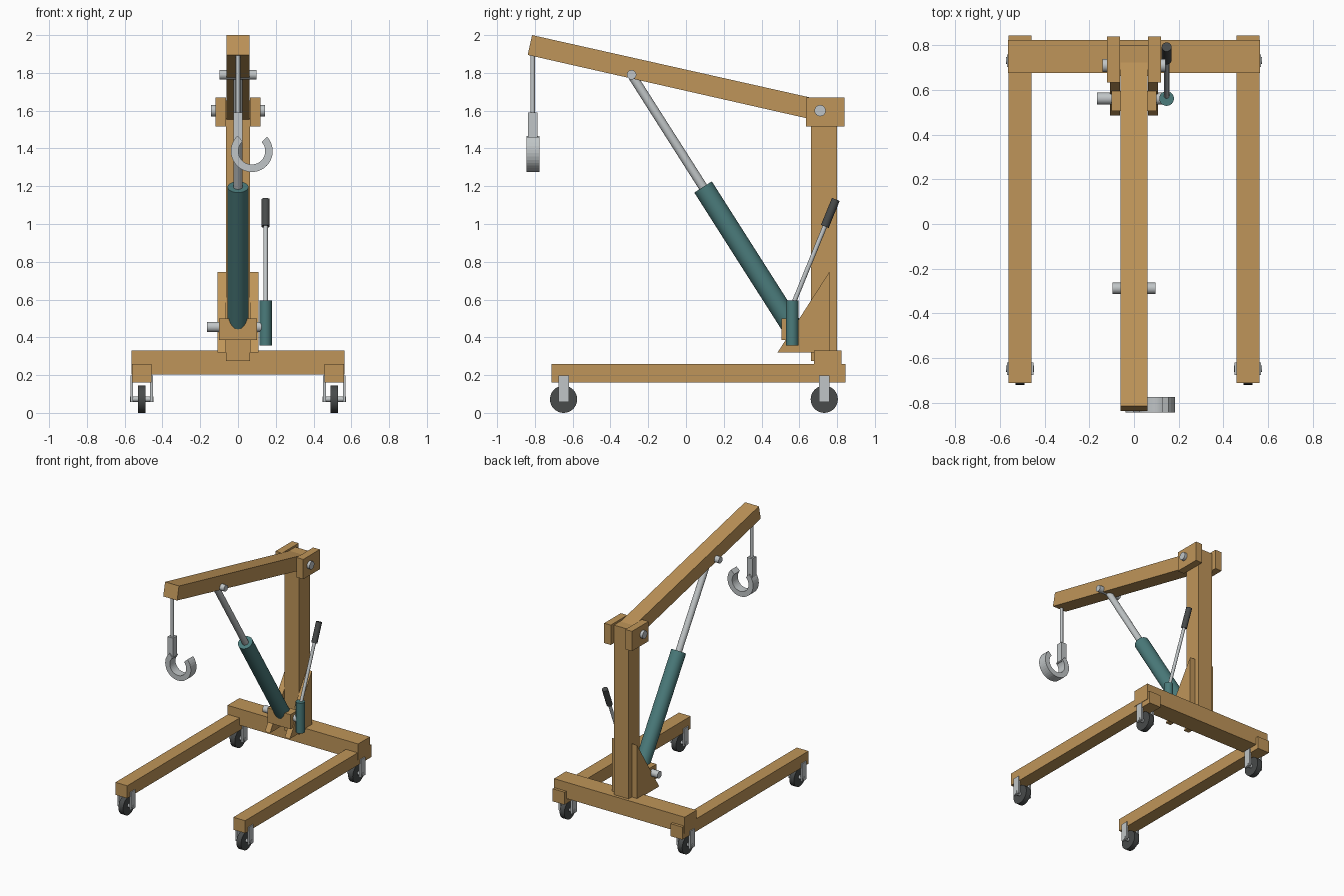
import bpy, bmesh, math
from mathutils import Vector

if "Cube" in bpy.data.objects:
    bpy.data.objects.remove(bpy.data.objects["Cube"])


def material(name, color):
    m = bpy.data.materials.new(name)
    m.diffuse_color = (*color, 1)
    m.use_nodes = True
    m.node_tree.nodes["Principled BSDF"].inputs["Base Color"].default_value = m.diffuse_color
    return m


PAINT = material("ochre_paint", (0.52, 0.30, 0.10))
TEAL = material("hydraulic_teal", (0.07, 0.20, 0.20))
DARK = material("rubber", (0.065, 0.07, 0.07))
STEEL = material("steel", (0.53, 0.56, 0.57))


def finish(name, bm, mat, smooth=False):
    bmesh.ops.recalc_face_normals(bm, faces=bm.faces[:])
    me = bpy.data.meshes.new(name)
    bm.to_mesh(me)
    bm.free()
    me.materials.append(mat)
    ob = bpy.data.objects.new(name, me)
    bpy.context.collection.objects.link(ob)
    if smooth:
        bpy.ops.object.select_all(action='DESELECT')
        ob.select_set(True)
        bpy.context.view_layer.objects.active = ob
        bpy.ops.object.shade_smooth_by_angle(angle=math.radians(35))
    return ob


def prism(name, profile, x0, x1, mat):
    """Extrude a (y, z) outline along x."""
    bm = bmesh.new()
    f = bm.faces.new([bm.verts.new((x0, y, z)) for y, z in profile])
    ext = bmesh.ops.extrude_face_region(bm, geom=[f])["geom"]
    bmesh.ops.translate(bm, vec=(x1 - x0, 0, 0),
                        verts=[g for g in ext if isinstance(g, bmesh.types.BMVert)])
    return finish(name, bm, mat)


def box(name, x, y, z, mat=PAINT):
    return prism(name, [(y[0], z[0]), (y[1], z[0]), (y[1], z[1]), (y[0], z[1])], x[0], x[1], mat)


def rod(name, a, b, r, mat=STEEL, sides=24):
    """Cylinder from point a to point b."""
    a, b = Vector(a), Vector(b)
    bm = bmesh.new()
    bmesh.ops.create_cone(bm, cap_ends=True, segments=sides, radius1=r, radius2=r,
                          depth=(b - a).length)
    q = (b - a).to_track_quat('Z', 'Y')
    bmesh.ops.rotate(bm, matrix=q.to_matrix(), verts=bm.verts)
    bmesh.ops.translate(bm, vec=(a + b) / 2, verts=bm.verts)
    return finish(name, bm, mat, True)


# Base frame: two legs, cross beam and mast
box("cross_beam", (-0.565, 0.565), (0.677, 0.823), (0.203, 0.33))
box("mast", (-0.063, 0.063), (0.663, 0.799), (0.275, 1.655))

for s, side in ((-1, "left"), (1, "right")):
    cx = 0.51 * s
    box(f"{side}_leg", (cx - 0.051, cx + 0.051), (-0.713, 0.845), (0.162, 0.26))
    # Casters at both ends of the leg
    for y, end in ((-0.648, "front"), (0.732, "rear")):
        tag = f"{end}_{side}"
        rod(f"{tag}_wheel", (cx - 0.02, y, 0.072), (cx + 0.02, y, 0.072), 0.072, DARK, 32)
        rod(f"{tag}_axle", (cx - 0.063, y, 0.073), (cx + 0.063, y, 0.073), 0.015, STEEL, 12)
        for k in (-1, 1):
            px = cx + 0.052 * k
            box(f"{tag}_fork_plate", (px - 0.007, px + 0.007), (y - 0.028, y + 0.028),
                (0.058, 0.197), STEEL)
    # Mast-top cheek plate and lower gusset
    xs = sorted((0.063 * s, 0.12 * s))
    box(f"{side}_mast_bracket", xs, (0.634, 0.839), (1.515, 1.67))
    prism(f"{side}_gusset", [(0.485, 0.32), (0.759, 0.32), (0.759, 0.747)],
          0.063 * s, 0.108 * s, PAINT)

# Sloping boom
prism("boom", [(-0.838, 1.895), (0.70, 1.546), (0.723, 1.655), (-0.815, 2.0)], -0.06, 0.06, PAINT)
rod("boom_pivot_pin", (-0.142, 0.71, 1.6), (0.142, 0.71, 1.6), 0.03)
rod("ram_top_pin", (-0.097, -0.288, 1.79), (0.097, -0.288, 1.79), 0.025)

# Hydraulic ram
low, top = Vector((0, 0.562, 0.455)), Vector((0, -0.288, 1.79))
rod("ram_body", low, low.lerp(top, 0.555), 0.055, TEAL, 32)
rod("ram_piston", low.lerp(top, 0.5), top, 0.024)
box("ram_mount_block", (-0.1, 0.1), (0.505, 0.595), (0.387, 0.5))
rod("ram_lower_pin", (-0.165, 0.562, 0.455), (0.125, 0.562, 0.455), 0.027)

# Hand pump and lever
rod("pump_body", (0.146, 0.562, 0.358), (0.146, 0.562, 0.595), 0.033, TEAL)
h0, h1 = Vector((0.146, 0.565, 0.57)), Vector((0.146, 0.793, 1.13))
rod("pump_lever", h0, h0.lerp(h1, 0.85), 0.012)
rod("lever_grip", h0.lerp(h1, 0.745), h1, 0.022, DARK)

# Hanger and hook
rod("hanger_rod", (0, -0.812, 1.57), (0, -0.812, 1.93), 0.012)
box("hook_shank", (-0.023, 0.023), (-0.836, -0.786), (1.43, 1.59), STEEL)
bm = bmesh.new()
rings, n = [], 28
for i in range(n + 1):
    a = math.radians(133 + 270 * i / n)
    rings.append([bm.verts.new((0.073 + r * math.cos(a), y, 1.386 + r * math.sin(a)))
                  for r, y in ((0.071, -0.845), (0.111, -0.845), (0.111, -0.775), (0.071, -0.775))])
for p, q in zip(rings, rings[1:]):
    for j in range(4):
        bm.faces.new((p[j], p[(j + 1) % 4], q[(j + 1) % 4], q[j]))
bm.faces.new(rings[0])
bm.faces.new(rings[-1])
finish("hook", bm, STEEL)
